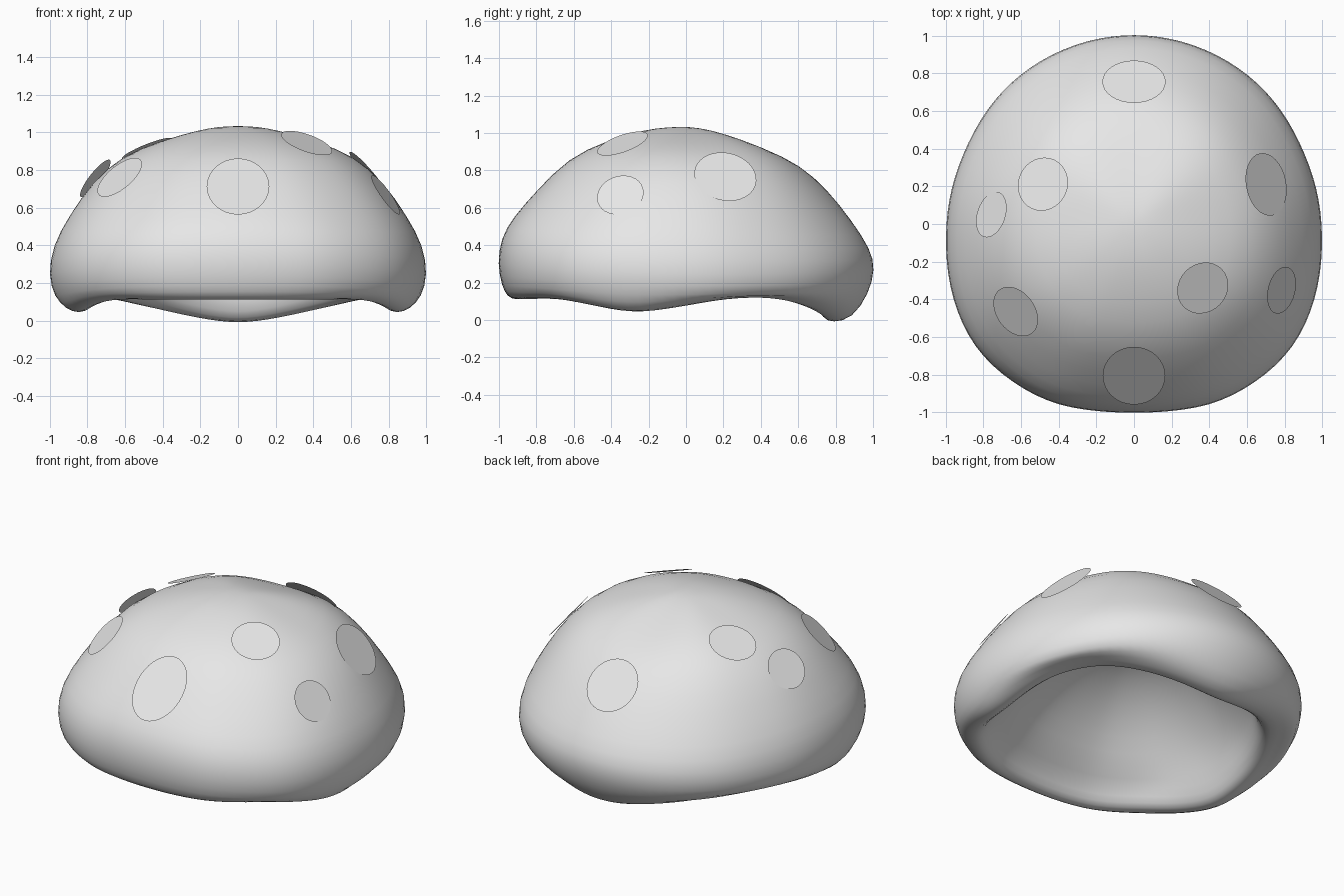
import bpy, bmesh, math
from mathutils import Vector
from mathutils.bvhtree import BVHTree

if "Cube" in bpy.data.objects:
    bpy.data.objects.remove(bpy.data.objects["Cube"])


def material(name, rgb):
    m = bpy.data.materials.new(name)
    m.diffuse_color = (*rgb, 1)
    m.use_nodes = True
    m.node_tree.nodes["Principled BSDF"].inputs["Base Color"].default_value = m.diffuse_color
    return m


grey = material("light grey", (0.8, 0.8, 0.8))


def table(keys, a):
    """Smooth lookup in (angle, value) pairs, mirrored at both ends."""
    n = len(keys)
    i = max(k for k in range(n - 1) if keys[k][0] <= a + 1e-6)
    (x0, p0), (x1, p1) = keys[i], keys[i + 1]

    def slope(k):
        if k in (0, n - 1):
            return 0.0
        return (keys[k + 1][1] - keys[k - 1][1]) / (keys[k + 1][0] - keys[k - 1][0])
    h = x1 - x0
    t = (a - x0) / h
    return ((2*t**3 - 3*t*t + 1) * p0 + (t**3 - 2*t*t + t) * h * slope(i)
            + (3*t*t - 2*t**3) * p1 + (t**3 - t*t) * h * slope(i + 1))


# Angles run from the front (0) round to the back (180); both sides mirror.
OUTLINE = [(0, 1.0), (12, 1.012), (24, 1.04), (38, 1.055), (52, 1.062), (69, 1.032), (84, 1.0),
           (104, .98), (116, .975), (135, .988), (154, .995), (180, 1.0)]
LIP_Z = [(0, .105), (25, .105), (45, .105), (58, .07), (72, .035), (88, .065), (105, .105),
         (125, .11), (150, .05), (165, .008), (180, -.017)]
LIP_R = [(0, .91), (90, .85), (180, .785)]

# Outer profiles (radius fraction, height) at front, side and back
FRONT = [(.1, 1.03), (.22, 1.018), (.42, .96), (.63, .868), (.8, .69), (.925, .55), (.99, .44), (1.01, .3), (.985, .18)]
SIDE = [(.1, 1.029), (.22, 1.008), (.42, .95), (.62, .875), (.78, .737), (.905, .55), (.99, .40), (1.015, .24), (.98, .12)]
BACK = [(.1, 1.022), (.22, .99), (.42, .917), (.61, .83), (.76, .695), (.885, .535), (.99, .38), (1.015, .27), (.98, .14)]
# Height change at the front corners and at the back corners
FRONT_CORNER = [0, 0, 0, -.01, -.025, -.02, -.01, 0, 0]
BACK_CORNER = [0, .008, .022, .02, 0, -.01, -.01, 0, 0]


def profile(a):
    pts = []
    corner = FRONT_CORNER if a < 90 else BACK_CORNER
    for f, s, b, d in zip(FRONT, SIDE, BACK, corner):
        r, z = [table([(0, f[k]), (90, s[k]), (180, b[k])], a) for k in (0, 1)]
        pts.append([r, z + d * math.sin(math.radians(2 * a)) ** 2])
    lr, lz = table(LIP_R, a), table(LIP_Z, a)
    pts += [((pts[-1][0] + lr) / 2 + .01, lz + .02), (lr, lz), (lr - .05, lz + .02)]
    # hollow underside
    pts += [(lr - .09, lz + .1), (.71, .28), (.59, .42), (.44, .55), (.28, .64), (.14, .68)]
    return pts


# Cap: lofted rings, closed at the crown and at the ceiling of the hollow
SEG = 48
bm = bmesh.new()
cols = []
for i in range(SEG):
    deg = 360 * i / SEG
    a = min(deg, 360 - deg)
    R = table(OUTLINE, a)
    t = math.radians(deg)
    cols.append([bm.verts.new((R * r * math.sin(t), -R * r * math.cos(t), z)) for r, z in profile(a)])
crown = bm.verts.new((0, 0, 1.033))
ceiling = bm.verts.new((0, 0, .69))
for i in range(SEG):
    c, d = cols[i], cols[(i + 1) % SEG]
    bm.faces.new((crown, c[0], d[0]))
    for j in range(len(c) - 1):
        bm.faces.new((c[j], c[j + 1], d[j + 1], d[j]))
    bm.faces.new((c[-1], ceiling, d[-1]))
bmesh.ops.recalc_face_normals(bm, faces=bm.faces)
for f in bm.faces:
    f.smooth = True
tree = BVHTree.FromBMesh(bm)
me = bpy.data.meshes.new("mushroom_cap")
bm.to_mesh(me)
bm.free()
cap = bpy.data.objects.new("mushroom_cap", me)
bpy.context.collection.objects.link(cap)
me.materials.append(grey)
sub = cap.modifiers.new("smooth", 'SUBSURF')
sub.levels = sub.render_levels = 1

# Spots: flat discs resting on the cap (centre, normal, half width, half height)
SPOTS = {
    "front_spot": ((0, -.805, .712), (0, -.7, .72), .166, .214),
    "back_spot": ((0, .755, .715), (0, .74, .67), .168, .168),
    "upper_right_spot": ((.36, -.335, .93), (.32, -.32, .89), .143, .143),
    "right_spot": ((.7, .21, .765), (.756, .15, .63), .168, .168),
    "lower_right_spot": ((.758, -.345, .65), (.8, -.2, .57), .127, .127),
    "left_front_spot": ((-.615, -.455, .745), (-.57, -.42, .69), .145, .145),
    "left_spot": ((-.757, .05, .755), (-.76, .25, .6), .125, .125),
    "upper_left_spot": ((-.48, .21, .905), (-.36, .16, .9), .143, .143),
}
for name, (co, n, w, h) in SPOTS.items():
    co, n = Vector(co), Vector(n).normalized()
    # lift the disc if its centre would sink into the cap
    hit = tree.ray_cast(co + n * .5, -n)[0]
    if hit and (co - hit).dot(n) < .007:
        co = hit + n * .007
    u = Vector((0, 0, 1)).cross(n).normalized()
    v = n.cross(u)
    ring = [co + u * w * math.cos(k * math.tau / 32) + v * h * math.sin(k * math.tau / 32) for k in range(32)]
    sm = bpy.data.meshes.new(name)
    sm.from_pydata(ring, [], [list(range(32))])
    sm.materials.append(grey)
    bpy.context.collection.objects.link(bpy.data.objects.new(name, sm))
